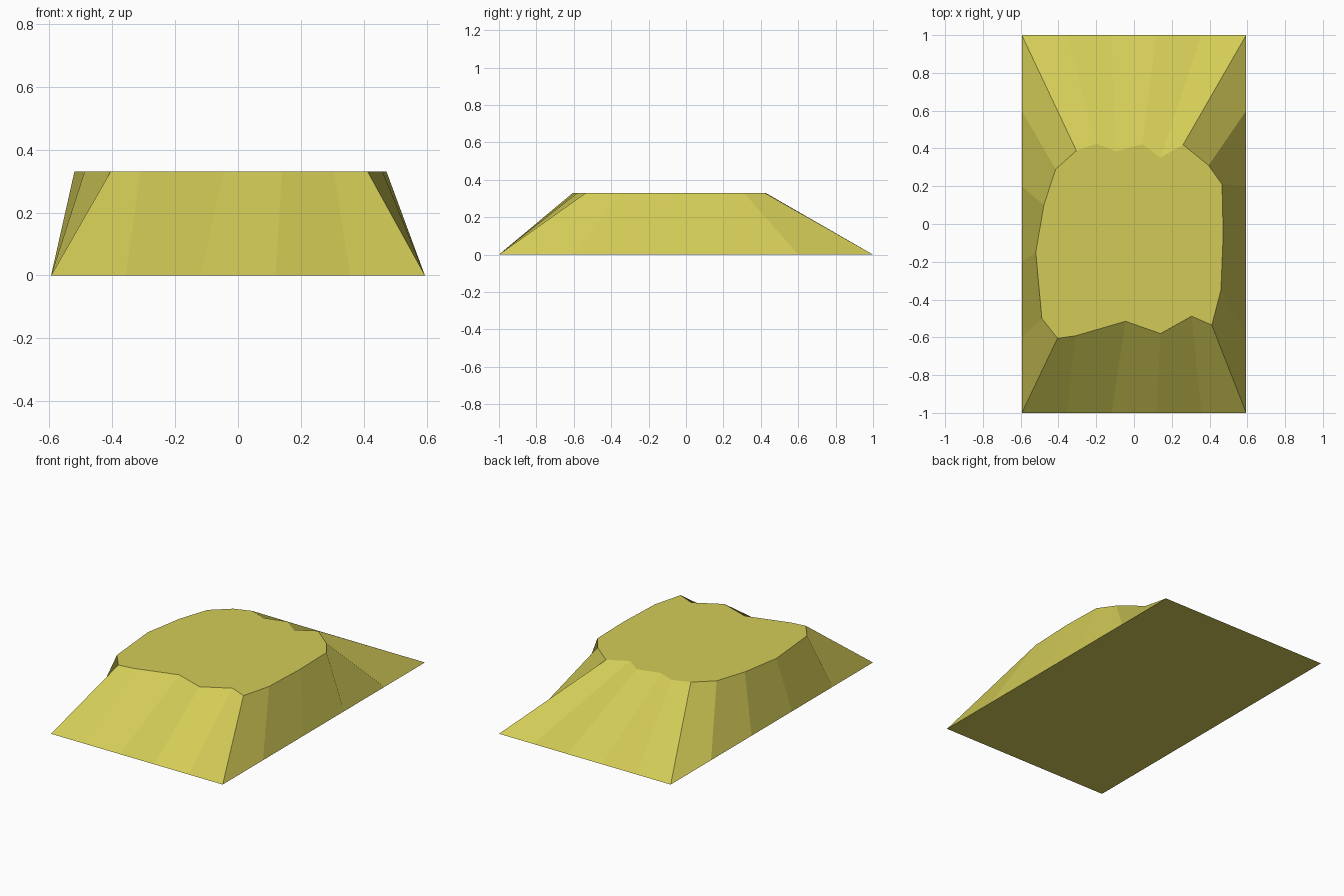
import bpy, bmesh

if "Cube" in bpy.data.objects:
    bpy.data.objects.remove(bpy.data.objects["Cube"])

HALF_X, HALF_Y, HEIGHT, SEGS = 0.594, 1.0, 0.33, 5

# Irregular plateau outline, counter-clockwise from the front left corner
RIM = [
    (-0.405, -0.605), (-0.31, -0.592), (-0.045, -0.515), (0.14, -0.58), (0.305, -0.488),
    (0.412, -0.535), (0.46, -0.35), (0.472, -0.06), (0.466, 0.21), (0.395, 0.31),
    (0.26, 0.42), (0.14, 0.352), (0.045, 0.422), (-0.095, 0.385), (-0.20, 0.425),
    (-0.305, 0.388), (-0.415, 0.29), (-0.477, 0.10), (-0.52, -0.15), (-0.488, -0.50),
]

# Rectangular foot, each side split evenly to match the rim
corners = [(-HALF_X, -HALF_Y), (HALF_X, -HALF_Y), (HALF_X, HALF_Y), (-HALF_X, HALF_Y)]
foot = []
for i, a in enumerate(corners):
    b = corners[(i + 1) % 4]
    foot += [(a[0] + (b[0] - a[0]) * k / SEGS, a[1] + (b[1] - a[1]) * k / SEGS)
             for k in range(SEGS)]

bm = bmesh.new()
low = [bm.verts.new((x, y, 0)) for x, y in foot]
top = [bm.verts.new((x, y, HEIGHT)) for x, y in RIM]
n = len(low)

# Sloping sides, plateau and underside
for i in range(n):
    j = (i + 1) % n
    bm.faces.new((low[i], low[j], top[j], top[i]))
bm.faces.new(top)
bm.faces.new(low[::-1])

mesh = bpy.data.meshes.new("mound")
bm.to_mesh(mesh)
bm.free()

# Single sandy yellow colour
mat = bpy.data.materials.new("sandy yellow")
mat.diffuse_color = (0.65, 0.60, 0.095, 1)
mat.use_nodes = True
mat.node_tree.nodes["Principled BSDF"].inputs["Base Color"].default_value = mat.diffuse_color
mesh.materials.append(mat)
bpy.context.collection.objects.link(bpy.data.objects.new("mound", mesh))
